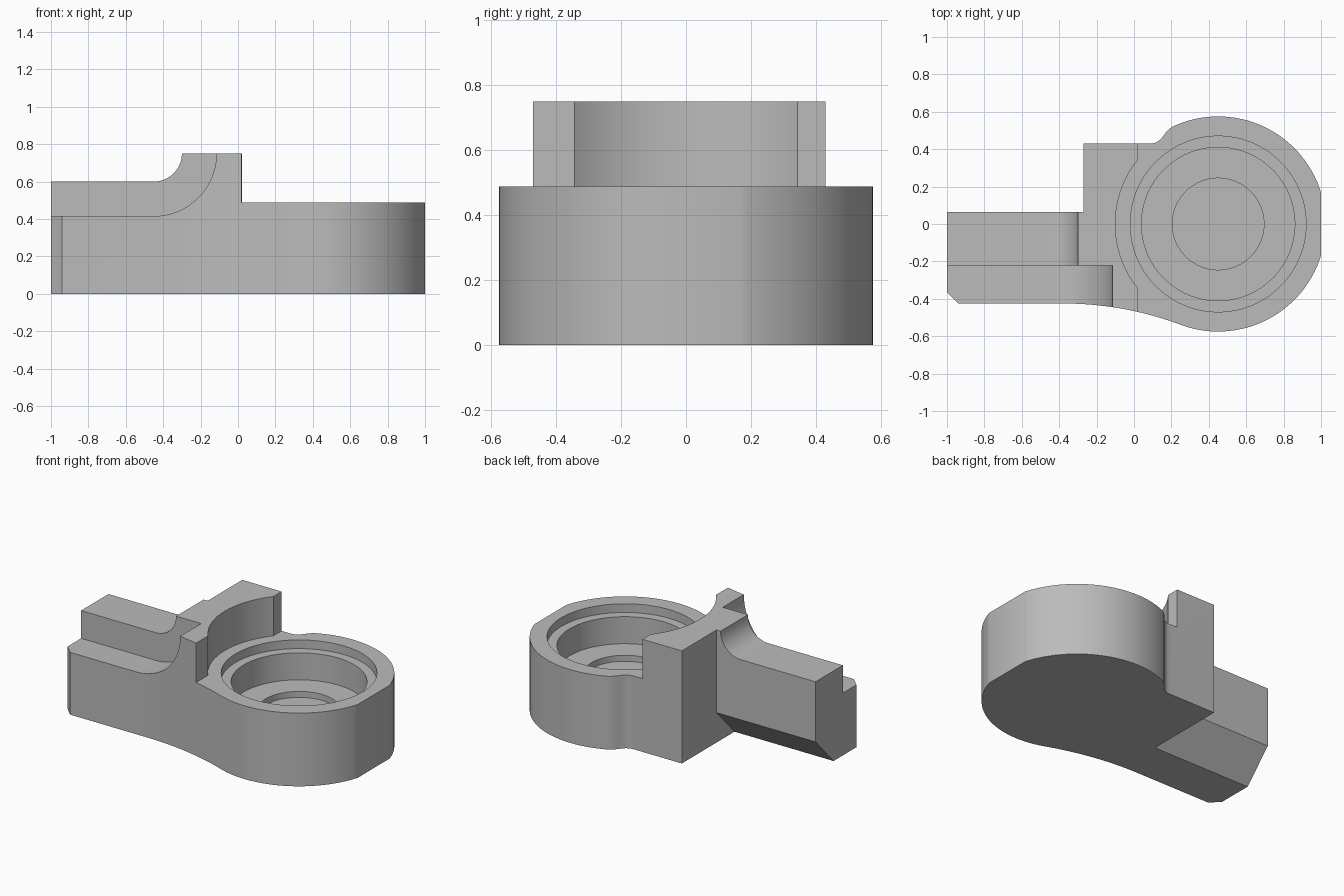
import bpy
import bmesh
from math import sin, cos, pi, atan2, asin
from mathutils import Vector

if "Cube" in bpy.data.objects:
    bpy.data.objects.remove(bpy.data.objects["Cube"])

HUB_X, HUB_R = 0.45, 0.575


def arc(cx, cy, r, a0, a1, n):
    return [(cx + r * cos(a0 + (a1 - a0) * i / n),
             cy + r * sin(a0 + (a1 - a0) * i / n)) for i in range(n + 1)]


def prism(name, outline, axis, lo, hi):
    """Extrude a flat outline along z, y or x between lo and hi."""
    place = {"z": lambda a, b, t: (a, b, t),
             "y": lambda a, b, t: (a, t, b),
             "x": lambda a, b, t: (t, a, b)}[axis]
    bm = bmesh.new()
    face = bm.faces.new([bm.verts.new(place(a, b, lo)) for a, b in outline])
    new = bmesh.ops.extrude_face_region(bm, geom=[face])["geom"]
    shift = Vector(place(0, 0, hi - lo))
    bmesh.ops.translate(bm, vec=shift,
                        verts=[v for v in new if isinstance(v, bmesh.types.BMVert)])
    bmesh.ops.recalc_face_normals(bm, faces=bm.faces)
    return make_object(name, bm)


def revolve(name, profile, x, steps):
    """Spin a closed (radius, z) profile that ends on the axis."""
    bm = bmesh.new()
    verts = [bm.verts.new((x + r, 0, z)) for r, z in profile]
    edges = [bm.edges.new(pair) for pair in zip(verts, verts[1:])]
    bmesh.ops.spin(bm, geom=verts + edges, cent=(x, 0, 0), axis=(0, 0, 1),
                   angle=2 * pi, steps=steps)
    bmesh.ops.remove_doubles(bm, verts=bm.verts, dist=0.0001)
    bmesh.ops.recalc_face_normals(bm, faces=bm.faces)
    return make_object(name, bm)


def make_object(name, bm):
    mesh = bpy.data.meshes.new(name)
    bm.to_mesh(mesh)
    bm.free()
    obj = bpy.data.objects.new(name, mesh)
    bpy.context.collection.objects.link(obj)
    return obj


def cut(target, cutter):
    cutter.hide_render = True
    bpy.context.view_layer.objects.active = target
    mod = target.modifiers.new("cut", "BOOLEAN")
    mod.operation = "DIFFERENCE"
    mod.solver = "EXACT"
    mod.object = cutter
    bpy.ops.object.modifier_apply(modifier=mod.name)
    bpy.data.objects.remove(cutter)


# Plan outline: arm, swept front side, round hub with end flat, rear block
sweep_r = 1.8
sweep_x, sweep_y = -0.38, -0.425 - sweep_r
tangent = atan2(-sweep_y, HUB_X - sweep_x)
flat = asin(0.168 / HUB_R)
rear = atan2(0.518, 0.2 - HUB_X)
outline = [(-1, 0.065), (-1, -0.365), (-0.94, -0.425)]
outline += arc(sweep_x, sweep_y, sweep_r, pi / 2, tangent, 20)
outline += arc(HUB_X, 0, HUB_R, tangent - pi, -flat, 40)[1:]
outline += arc(HUB_X, 0, HUB_R, flat, rear, 40)
outline += [(0.175, 0.495), (0.15, 0.462), (0.135, 0.447), (0.118, 0.436),
            (0.1, 0.431), (0.08, 0.43), (-0.27, 0.43), (-0.27, 0.065)]
body = prism("bracket_body", outline, "z", 0, 0.75)

# Clearance above the hub, leaving a wall with a hollow round face
wall_r = 0.55
half = asin(0.343 / wall_r)
clearance = arc(HUB_X, 0, wall_r, pi + half, pi - half, 40)
clearance += [(0.02, 0.8), (1.2, 0.8), (1.2, -0.8), (0.02, -0.8)]
cut(body, prism("hub_clearance", clearance, "z", 0.488, 1))

# Stepped arm tops, each rising to the wall through a round fillet
for name, r, y0, y1 in (("front_ledge_cut", 0.335, -0.8, -0.223),
                        ("arm_top_cut", 0.15, -0.3, 0.3)):
    side = [(-1.2, 0.75 - r)] + arc(-0.45, 0.75, r, -pi / 2, 0, 24)
    side += [(-0.45 + r, 1), (-1.2, 1)]
    cut(body, prism(name, side, "y", y0, y1))

# Sloped underside along the back of the arm
slope = [(-0.22, -0.1), (0.165, 0.305), (0.3, 0.305), (0.3, -0.1)]
cut(body, prism("underside_cut", slope, "x", -1.2, -0.27))

# Stepped blind bore in the hub
bore = [(0, 0.21), (0.245, 0.21), (0.245, 0.25), (0.41, 0.25),
        (0.41, 0.43), (0.47, 0.43), (0.47, 0.9), (0, 0.9)]
cut(body, revolve("bore_cut", bore, HUB_X, 96))

# Plain grey finish
grey = bpy.data.materials.new("plain_grey")
grey.use_nodes = True
colour = (0.5, 0.5, 0.5, 1)
grey.diffuse_color = colour
grey.node_tree.nodes["Principled BSDF"].inputs["Base Color"].default_value = colour
body.data.materials.clear()
body.data.materials.append(grey)
for poly in body.data.polygons:
    poly.material_index = 0

bpy.ops.object.select_all(action="DESELECT")
body.select_set(True)
bpy.context.view_layer.objects.active = body
bpy.ops.object.shade_smooth_by_angle(angle=pi / 9)
